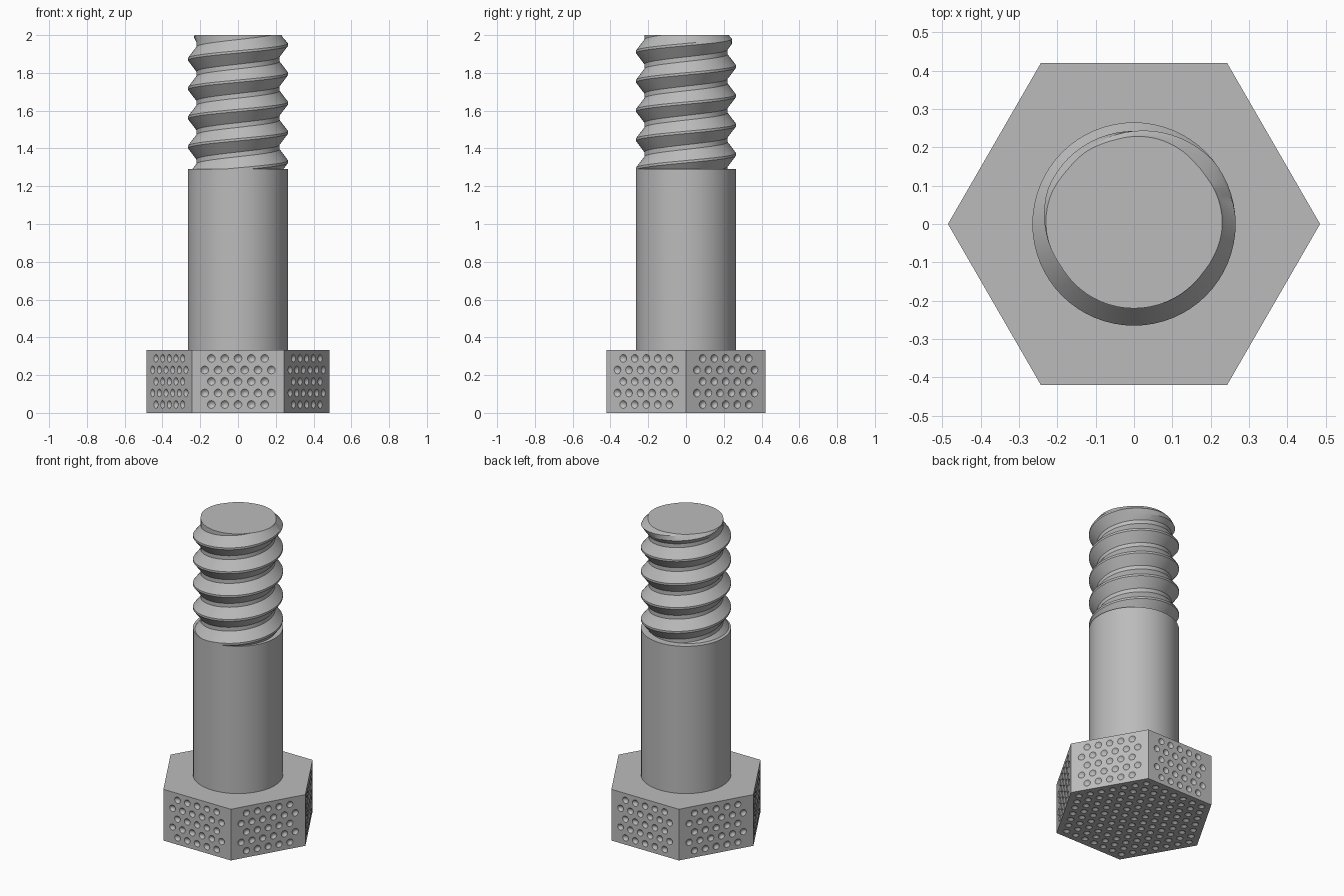
import bpy
import bmesh
import math
from mathutils import Matrix, Vector
from mathutils.geometry import delaunay_2d_cdt

HEAD_R, HEAD_H = 0.485, 0.333
SHANK_R, SHANK_TOP, TOP = 0.265, 1.29, 2.0
PITCH, ROOT_R, TIP_R = 0.155, 0.22, 0.225
CREST_Z = 1.95                    # crest height on the +x side
DOT_STEP, DOT_R, DOT_DEPTH, DOT_SIDES = 0.0705, 0.021, 0.013, 12
ROW_STEP = DOT_STEP * math.sqrt(3) / 2

cube = bpy.data.objects.get("Cube")
if cube:
    bpy.data.objects.remove(cube, do_unlink=True)

steel = bpy.data.materials.new("steel grey")
steel.use_nodes = True
GREY = (0.5, 0.5, 0.5, 1)
steel.diffuse_color = GREY
steel.node_tree.nodes["Principled BSDF"].inputs["Base Color"].default_value = GREY


def add_object(name, bm, smooth_angle):
    bmesh.ops.recalc_face_normals(bm, faces=bm.faces)
    mesh = bpy.data.meshes.new(name)
    bm.to_mesh(mesh)
    bm.free()
    mesh.materials.append(steel)
    obj = bpy.data.objects.new(name, mesh)
    bpy.context.collection.objects.link(obj)
    bpy.ops.object.select_all(action='DESELECT')
    obj.select_set(True)
    bpy.context.view_layer.objects.active = obj
    bpy.ops.object.shade_smooth_by_angle(angle=math.radians(smooth_angle))


def circle(radius, sides, centre=(0, 0)):
    return [Vector((centre[0] + radius * math.cos(math.tau * i / sides),
                    centre[1] + radius * math.sin(math.tau * i / sides)))
            for i in range(sides)]


def dot_row(count, y):
    return [Vector(((i - (count - 1) / 2) * DOT_STEP, y)) for i in range(count)]


def dimpled_panel(bm, outline, dots, place):
    """Flat convex panel with a round dimple at each dot, sunk along local -z."""
    points, edges = [], []
    for loop in [outline] + [circle(DOT_R, DOT_SIDES, d) for d in dots]:
        start, n = len(points), len(loop)
        points += loop
        edges += [(start + i, start + (i + 1) % n) for i in range(n)]
    flat, _, triangles, *_ = delaunay_2d_cdt(points, edges, [], 0, 1e-6)
    verts = [bm.verts.new(place @ p.to_3d()) for p in flat]
    for tri in triangles:
        middle = sum((flat[i] for i in tri), Vector((0, 0))) / 3
        if all((middle - d).length > DOT_R for d in dots):
            bm.faces.new([verts[i] for i in tri])
    # Shallow bowls: outer band and centre fan
    ball_r = (DOT_R ** 2 + DOT_DEPTH ** 2) / (2 * DOT_DEPTH)
    mid_r = DOT_R / 2
    mid_z = ball_r - DOT_DEPTH - math.sqrt(ball_r ** 2 - mid_r ** 2)
    for d in dots:
        rim = [bm.verts.new(place @ p.to_3d()) for p in circle(DOT_R, DOT_SIDES, d)]
        mid = [bm.verts.new(place @ Vector((p.x, p.y, mid_z)))
               for p in circle(mid_r, DOT_SIDES, d)]
        pole = bm.verts.new(place @ Vector((d.x, d.y, -DOT_DEPTH)))
        for i in range(DOT_SIDES):
            bm.faces.new((rim[i - 1], rim[i], mid[i], mid[i - 1]))
            bm.faces.new((mid[i - 1], mid[i], pole))


# Hexagonal head: dimpled underside, six dimpled sides, plain top
bm = bmesh.new()
hexagon = circle(HEAD_R, 6)
bottom_dots = [d for row in range(-6, 7)
               for d in dot_row(13 - abs(row), row * ROW_STEP)]
dimpled_panel(bm, hexagon, bottom_dots, Matrix.Rotation(math.pi, 4, 'X'))

half_w, half_h = HEAD_R / 2, HEAD_H / 2
side_outline = [Vector((x * half_w, y * half_h))
                for x, y in ((-1, -1), (1, -1), (1, 1), (-1, 1))]
side_dots = [d for row in range(-2, 3)
             for d in dot_row(6 if row % 2 else 5, row * ROW_STEP)]
apothem = HEAD_R * math.cos(math.pi / 6)
upright = (Matrix.Translation((0, -apothem, half_h))
           @ Matrix.Rotation(math.pi / 2, 4, 'X'))
for side in range(6):
    dimpled_panel(bm, side_outline, side_dots,
                  Matrix.Rotation(side * math.pi / 3, 4, 'Z') @ upright)
bm.faces.new([bm.verts.new((p.x, p.y, HEAD_H)) for p in hexagon])
bmesh.ops.remove_doubles(bm, verts=bm.verts, dist=0.0002)
add_object("hex_head", bm, 40)

# Smooth shank
bm = bmesh.new()
bmesh.ops.create_cone(bm, cap_ends=True, segments=64, radius1=SHANK_R, radius2=SHANK_R,
                      depth=SHANK_TOP - HEAD_H,
                      matrix=Matrix.Translation((0, 0, (SHANK_TOP + HEAD_H) / 2)))
add_object("shank", bm, 30)

# Threaded end: one helical strip, trimmed to length and chamfered at the tip
PROFILE = ((-0.5, 0), (-0.42, 0), (-0.23, 0.5), (-0.04, 1),
           (0.04, 1), (0.23, 0.5), (0.42, 0), (0.5, 0))
STEPS = 64
bm = bmesh.new()
previous = None
for s in range(-7 * STEPS, 2 * STEPS + 1):
    angle = math.tau * s / STEPS
    section = []
    for offset, height in PROFILE:
        z = CREST_Z + PITCH * (s / STEPS + offset)
        r = ROOT_R + (SHANK_R - ROOT_R) * height
        r = min(r, max(TIP_R + TOP - z, ROOT_R))
        section.append(bm.verts.new((r * math.cos(angle), r * math.sin(angle), z)))
    if previous:
        for a in range(len(PROFILE) - 1):
            bm.faces.new((previous[a], section[a], section[a + 1], previous[a + 1]))
    previous = section
bmesh.ops.remove_doubles(bm, verts=bm.verts, dist=0.0002)
for z, normal in ((SHANK_TOP, (0, 0, -1)), (TOP, (0, 0, 1))):
    trim = bmesh.ops.bisect_plane(bm, geom=bm.verts[:] + bm.edges[:] + bm.faces[:],
                                  plane_co=(0, 0, z), plane_no=normal, clear_outer=True)
    rim = [e for e in trim["geom_cut"] if isinstance(e, bmesh.types.BMEdge)]
    bmesh.ops.holes_fill(bm, edges=rim, sides=0)
add_object("thread", bm, 25)
